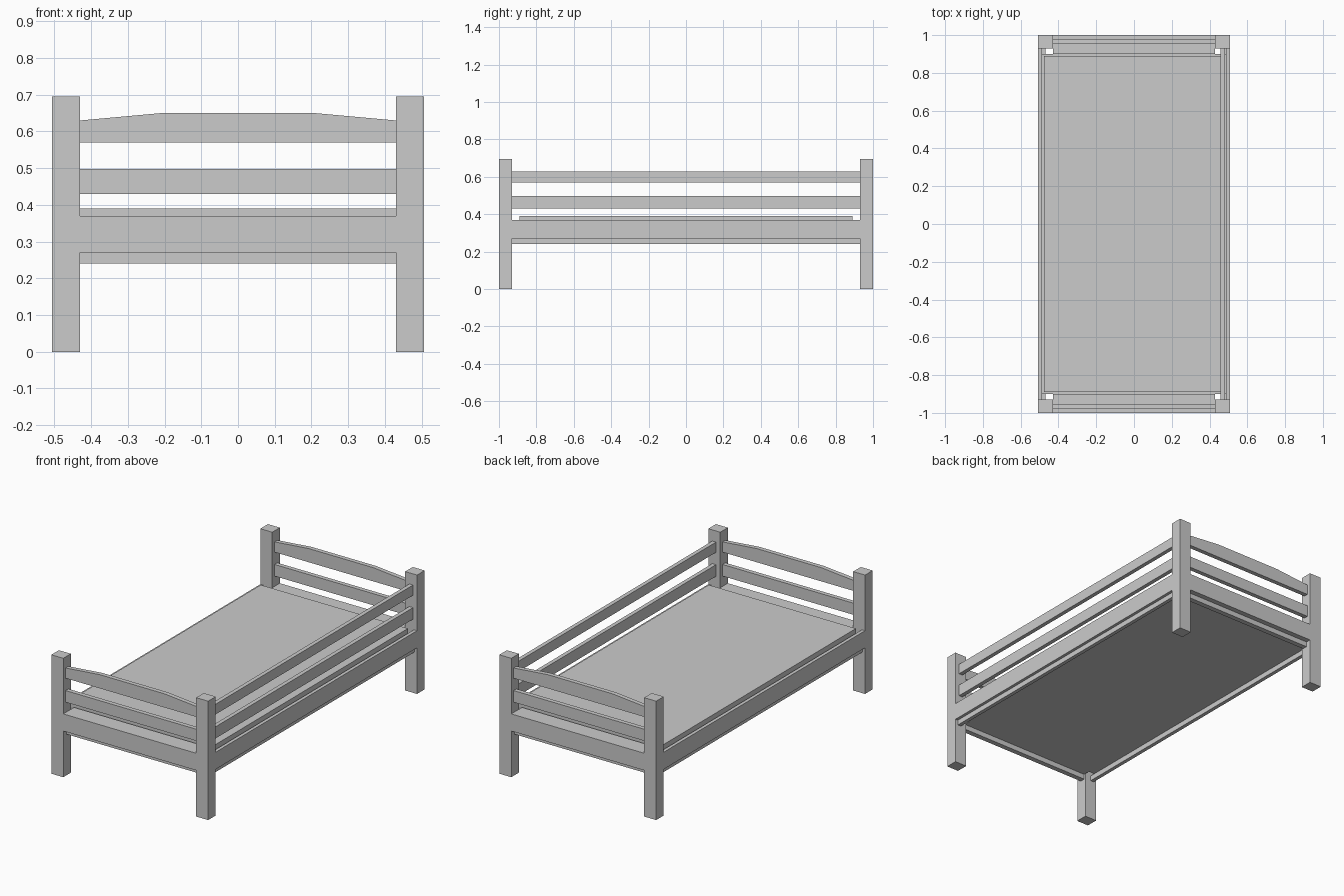
import bpy, bmesh

if "Cube" in bpy.data.objects:
    bpy.data.objects.remove(bpy.data.objects["Cube"])


def box(name, x0, x1, y0, y1, z0, z1):
    bm = bmesh.new()
    bmesh.ops.create_cube(bm, size=1)
    for v in bm.verts:
        v.co.x = x0 if v.co.x < 0 else x1
        v.co.y = y0 if v.co.y < 0 else y1
        v.co.z = z0 if v.co.z < 0 else z1
    return finish(name, bm)


def finish(name, bm):
    bmesh.ops.recalc_face_normals(bm, faces=bm.faces)
    mesh = bpy.data.meshes.new(name)
    bm.to_mesh(mesh)
    bm.free()
    ob = bpy.data.objects.new(name, mesh)
    bpy.context.collection.objects.link(ob)
    return ob


def arched_rail(name, y0, y1):
    # flat bottom, shallow three-segment arched top
    pts = [(-.43, .57), (.43, .57), (.43, .63), (.21, .65), (-.21, .65), (-.43, .63)]
    bm = bmesh.new()
    face = bm.faces.new([bm.verts.new((x, y0, z)) for x, z in pts])
    ext = bmesh.ops.extrude_face_region(bm, geom=[face])
    for v in ext["geom"]:
        if isinstance(v, bmesh.types.BMVert):
            v.co.y = y1
    return finish(name, bm)


def span(sign, a, b):
    return (a, b) if sign > 0 else (-b, -a)


W, L = .507, 1.0        # half width and half length
PX, PY = .43, .93       # inner faces of the posts

# corner posts
for sx, px in ((-1, "left"), (1, "right")):
    for sy, py in ((-1, "front"), (1, "back")):
        box(f"{py}_{px}_post", *span(sx, PX, W), *span(sy, PY, L), 0, .695)

# head and foot ends: beam, ledger, slat, arched top rail
for s, n in ((-1, "foot"), (1, "head")):
    box(f"{n}_beam", -PX, PX, *span(s, .90, L), .27, .37)
    box(f"{n}_ledger", -.47, .47, *span(s, .94, .97), .24, .27)
    box(f"{n}_slat", -PX, PX, *span(s, .952, .978), .43, .498)
    arched_rail(f"{n}_top_rail", *span(s, .952, .978))

# side beams and ledgers
for s, n in ((-1, "left"), (1, "right")):
    box(f"{n}_beam", *span(s, .487, W), -PY, PY, .27, .37)
    box(f"{n}_ledger", *span(s, .468, .49), -.97, .97, .24, .27)

# guard rails, right side only
box("lower_guard_rail", .457, .481, -PY, PY, .43, .498)
box("upper_guard_rail", .457, .481, -PY, PY, .57, .63)

# bed base and mattress panel
box("bed_base", -.487, .487, -.90, .90, .27, .355)
box("mattress_panel", -.476, .476, -.89, .89, .355, .39)
